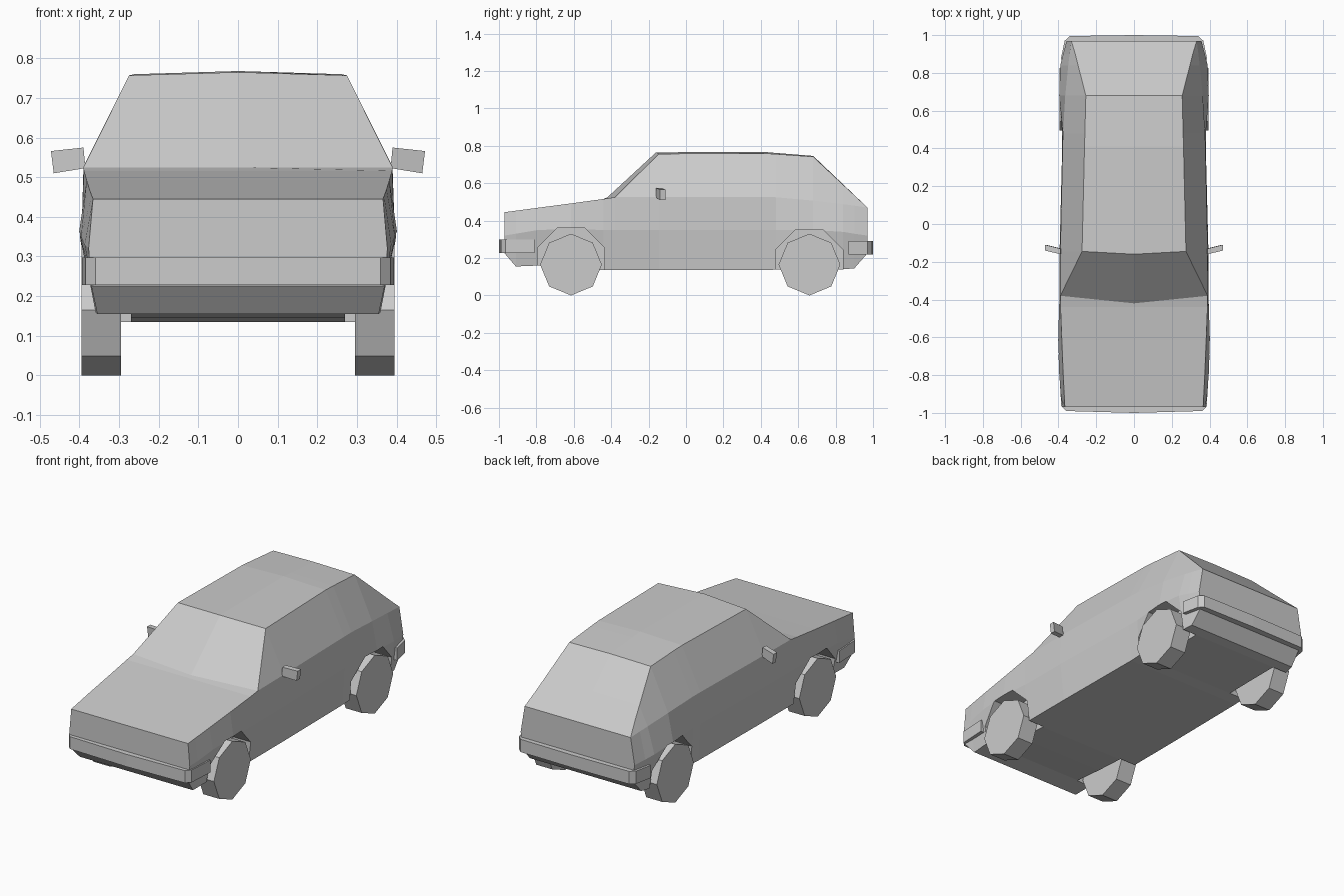
import bpy, bmesh, math

if "Cube" in bpy.data.objects:
    bpy.data.objects.remove(bpy.data.objects["Cube"])

paint = bpy.data.materials.new("plain grey")
paint.diffuse_color = (0.6, 0.6, 0.6, 1)
paint.use_nodes = True
paint.node_tree.nodes["Principled BSDF"].inputs["Base Color"].default_value = paint.diffuse_color


def finish(bm, name):
    bmesh.ops.remove_doubles(bm, verts=bm.verts, dist=1e-4)
    bmesh.ops.recalc_face_normals(bm, faces=bm.faces)
    mesh = bpy.data.meshes.new(name)
    bm.to_mesh(mesh)
    bm.free()
    mesh.materials.append(paint)
    ob = bpy.data.objects.new(name, mesh)
    bpy.context.collection.objects.link(ob)
    return ob


def loft(rings, name):
    """Closed skin through rings of equal length, capped at both ends."""
    bm = bmesh.new()
    vs = [[bm.verts.new(p) for p in r] for r in rings]
    n = len(vs[0])
    for a, b in zip(vs, vs[1:]):
        for i in range(n):
            j = (i + 1) % n
            bm.faces.new((a[i], a[j], b[j], b[i]))
    bm.faces.new(vs[0][::-1])
    bm.faces.new(vs[-1])
    return finish(bm, name)


def disc(name, y, z, r, x0, x1, turn=0.0):
    """Eight-sided prism lying along x."""
    pts = [(y + r * math.cos(turn + i * math.pi / 4),
            z + r * math.sin(turn + i * math.pi / 4)) for i in range(8)]
    return loft([[(x, *p) for p in pts] for x in (x0, x1)], name)


def section(y, zb, xb, xm, zm, xw, zw, xr=None, zr=None, zc=None, dy=0):
    """Body cross-section: floor, widest line, waist, roof edge, centre."""
    if xr is None:
        xr, zr = xw, zw
    zc = zc or zr
    half = [(xb, y, zb), (xm, y, zm), (xw, y, zw), (xr, y, zr)]
    return ([(0, y, zb)] + half + [(0, y + dy, zc)]
            + [(-px, py, pz) for px, py, pz in reversed(half)])


# Body shell, front to back
body = loft([section(*s) for s in (
    (-0.97, .225, .37, .377, .32, .366, .445),
    (-0.91, .155, .355, .387, .33, .369, .453),
    (-0.79, .16, .36, .396, .35, .375, .469),
    (-0.615, .145, .365, .402, .355, .382, .492),
    (-0.44, .135, .37, .396, .35, .389, .516),
    (-0.38, .135, .37, .395, .35, .39, .525, None, None, None, -.04),
    (-0.145, .135, .37, .394, .35, .39, .527, .275, .757, .765, -.015),
    (0.41, .135, .365, .38, .35, .378, .526, .262, .76, .768),
    (0.48, .138, .365, .38, .35, .376, .525, .26, .756, .762),
    (0.68, .14, .365, .396, .35, .364, .507, .255, .742, .746),
    (0.84, .14, .36, .39, .34, .348, .488, .296, .592, .594),
    (0.90, .145, .35, .375, .33, .341, .48, .311, .536, .537),
    (0.97, .225, .345, .357, .32, .332, .47),
)], "car_body")

# Wheel arches cut from the body, and wheels
for end, y, arch_z in (("front", -0.615, .18), ("rear", 0.66, .17)):
    for side, s in (("right", 1), ("left", -1)):
        cutter = disc("arch_cutter", y, arch_z, .195, s * .27, s * .5, math.pi / 8)
        mod = body.modifiers.new("arch", 'BOOLEAN')
        mod.operation = 'DIFFERENCE'
        mod.solver = 'EXACT'
        mod.object = cutter
        bpy.context.view_layer.objects.active = body
        bpy.ops.object.modifier_apply(modifier=mod.name)
        bpy.data.objects.remove(cutter)
        disc(f"{end}_{side}_wheel", y, .165, .165, s * .295, s * .395)


# Bumpers wrapping round the corners
def bumper(name, plan, z0, z1):
    outline = plan + [(-x, y) for x, y in reversed(plan)]
    loft([[(x, y, z) for x, y in outline] for z in (z0, z1)], name)


bumper("front_bumper", [(.394, -.81), (.385, -.965), (.36, -.99), (0, -1)], .228, .298)
bumper("rear_bumper", [(.388, .87), (.367, .97), (.34, .995), (0, 1)], .218, .29)

# Door mirrors
for side, s in (("right", 1), ("left", -1)):
    face = [(.385, -.16, .523), (.465, -.14, .51), (.472, -.14, .566), (.39, -.16, .575)]
    loft([[(s * x, y + d, z) for x, y, z in face] for d in (0, .03)], f"{side}_door_mirror")
